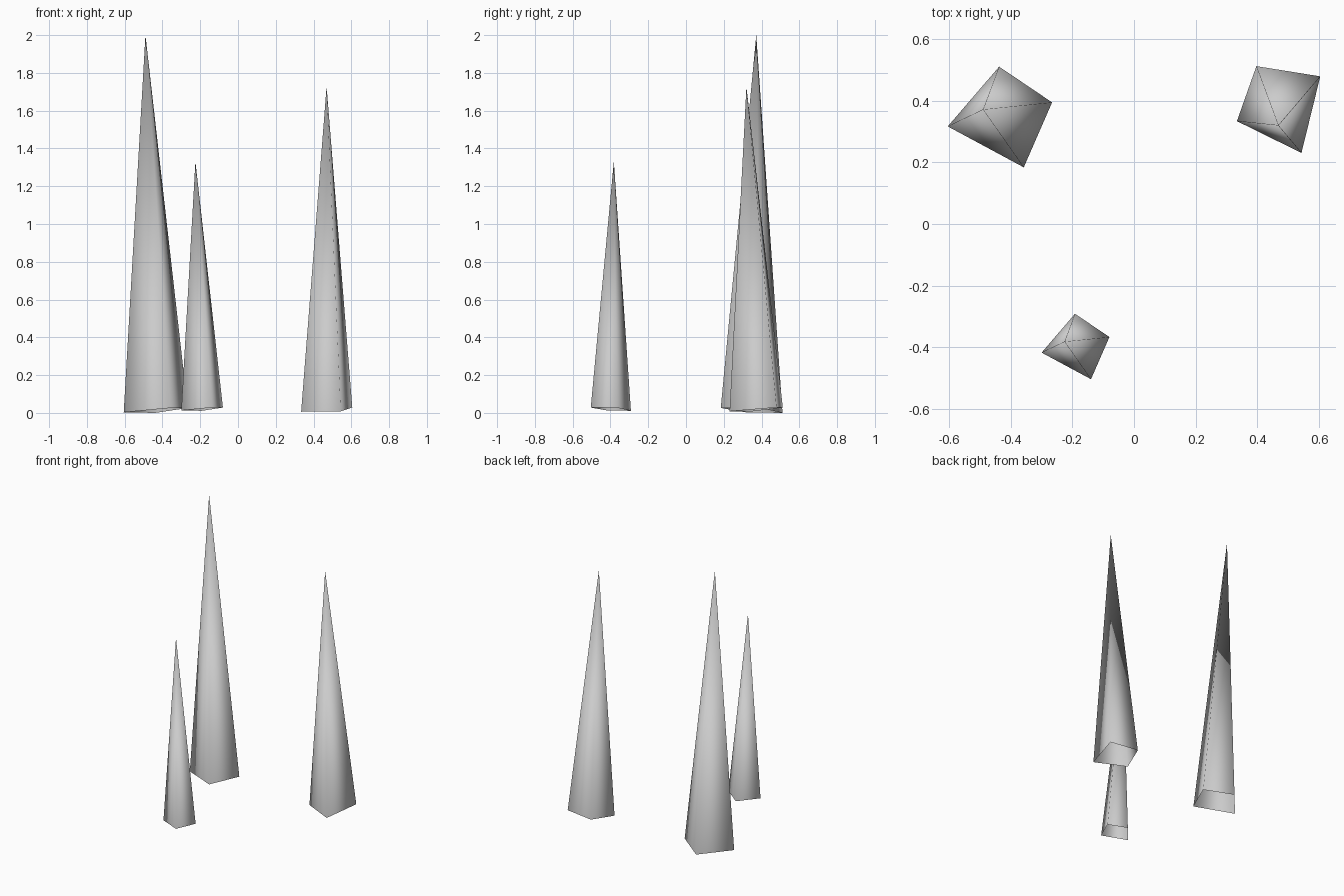
import bpy
import bmesh
from math import radians
from mathutils import Matrix, Vector

cube = bpy.data.objects.get("Cube")
if cube:
    bpy.data.objects.remove(cube, do_unlink=True)

# Plain grey stone
grey = bpy.data.materials.new("grey")
grey.use_nodes = True
colour = (0.6, 0.6, 0.6, 1)
grey.diffuse_color = colour
grey.node_tree.nodes["Principled BSDF"].inputs["Base Color"].default_value = colour

# Slightly skewed four-sided spike: base corners around their centre, then the tip
BASE = [(0.151, 0.043, 0.026), (-0.021, 0.159, 0.0),
        (-0.188, -0.035, 0.003), (0.059, -0.168, 0.026)]
TIP = (-0.073, 0.02, 2.0)


def make_spike(name, place, width, height, turn):
    """Hollow, open-bottomed, smooth-shaded spike scaled, turned and set in place."""
    move = (Matrix.Translation(Vector(place))
            @ Matrix.Rotation(radians(turn), 4, "Z")
            @ Matrix.Diagonal((width, width, height, 1)))
    bm = bmesh.new()
    corners = [bm.verts.new(move @ Vector(p)) for p in BASE]
    tip = bm.verts.new(move @ Vector(TIP))
    for i, corner in enumerate(corners):
        side = bm.faces.new((corner, corners[(i + 1) % len(corners)], tip))
        side.smooth = True
    mesh = bpy.data.meshes.new(name)
    bm.to_mesh(mesh)
    bm.free()
    mesh.materials.append(grey)
    obj = bpy.data.objects.new(name, mesh)
    bpy.context.collection.objects.link(obj)


# Three spikes
make_spike("tall_spike", (-0.417, 0.352, 0), 1, 1, 0)
make_spike("medium_spike", (0.47, 0.389, 0.006), 0.913, 0.861, 104.5)
make_spike("small_spike", (-0.178, -0.395, 0.011), 0.65, 0.66, 0)
